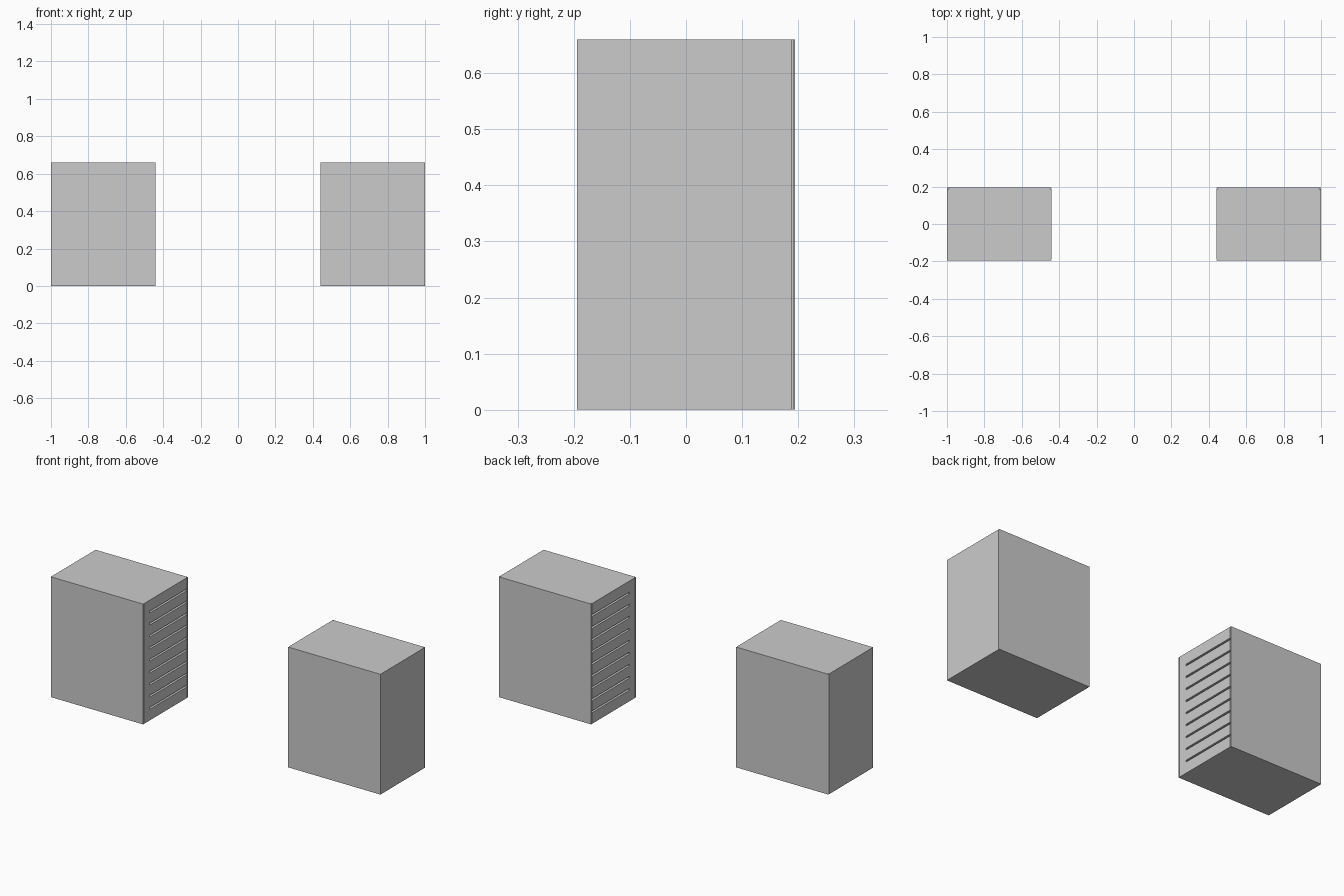
import bpy, bmesh
from mathutils import Vector

if "Cube" in bpy.data.objects:
    bpy.data.objects.remove(bpy.data.objects["Cube"])


def box(bm, lo, hi):
    lo, hi = Vector(lo), Vector(hi)
    vs = bmesh.ops.create_cube(bm, size=1)["verts"]
    for v in vs:
        v.co = Vector(((lo[i] + hi[i]) / 2 + v.co[i] * (hi[i] - lo[i])) for i in range(3))


def make(name, boxes):
    me = bpy.data.meshes.new(name)
    ob = bpy.data.objects.new(name, me)
    bpy.context.collection.objects.link(ob)
    bm = bmesh.new()
    for lo, hi in boxes:
        box(bm, lo, hi)
    bm.to_mesh(me)
    bm.free()
    return ob


X0, X1, Y0, Y1, H = 0.44, 1.0, -0.194, 0.194, 0.66
N = 10

# cutters: slots on the inner side, and a thin seam in front of the back panel
slots = [((X0 - 0.02, -0.14, H * k / N - 0.005), (X0 + 0.015, 0.1885, H * k / N + 0.005))
         for k in range(1, N)]
slot_cutter = make("slot_cutter", slots)
seam_cutter = make("seam_cutter", [
    ((X1 - 0.01, 0.188, -0.1), (X1 + 0.1, 0.191, H + 0.1)),
    ((X0 - 0.1, 0.188, -0.1), (X0 + 0.01, 0.191, H + 0.1)),
    ((X0 - 0.1, -0.190, -0.1), (X0 + 0.004, -0.187, H + 0.1))])

# cabinet body with its mirrored twin
cabinet = make("cabinet_pair", [((X0, Y0, 0), (X1, Y1, H))])
for cutter in (slot_cutter, seam_cutter):
    cutter.hide_render = True
    cutter.hide_viewport = True
    mod = cabinet.modifiers.new(cutter.name, 'BOOLEAN')
    mod.operation = 'DIFFERENCE'
    mod.solver = 'EXACT'
    mod.object = cutter
mirror = cabinet.modifiers.new("other_side", 'MIRROR')
mirror.use_axis[0] = True
mirror.use_mirror_merge = False
